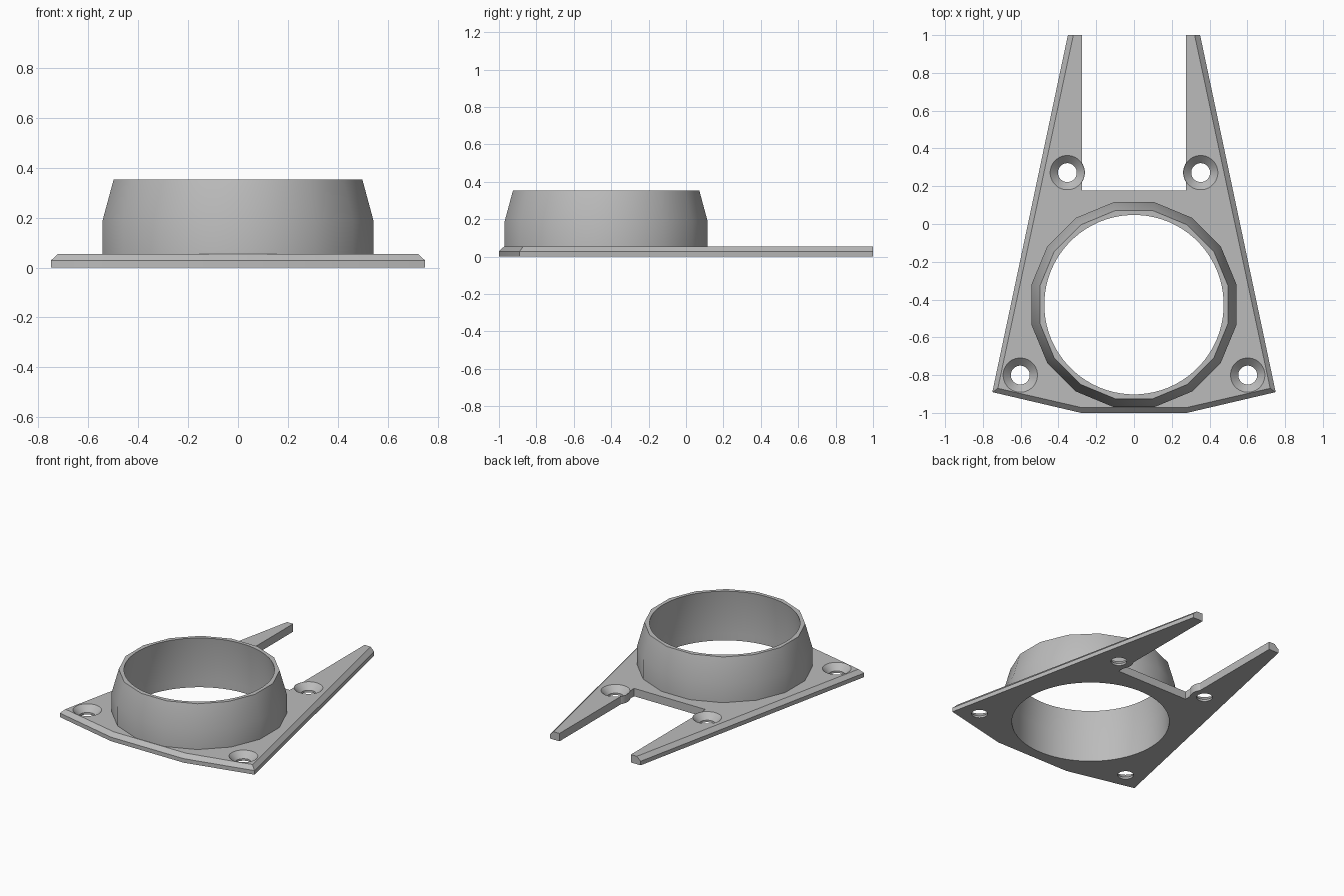
import bpy, bmesh
from math import pi, cos, sin, radians

if "Cube" in bpy.data.objects:
    bpy.data.objects.remove(bpy.data.objects["Cube"], do_unlink=True)

grey = bpy.data.materials.new("plain_grey")
grey.use_nodes = True
GREY = (0.5, 0.5, 0.5, 1)
grey.diffuse_color = GREY
grey.node_tree.nodes["Principled BSDF"].inputs["Base Color"].default_value = GREY


def loft(name, rings):
    """Closed solid through rings of equal point count, listed bottom to top."""
    bm = bmesh.new()
    loops = [[bm.verts.new(p) for p in ring] for ring in rings]
    n = len(loops[0])
    for low, high in zip(loops, loops[1:]):
        for i in range(n):
            j = (i + 1) % n
            bm.faces.new((low[i], low[j], high[j], high[i]))
    bm.faces.new(loops[0][::-1])
    bm.faces.new(loops[-1])
    bmesh.ops.recalc_face_normals(bm, faces=bm.faces)
    mesh = bpy.data.meshes.new(name)
    bm.to_mesh(mesh)
    bm.free()
    mesh.materials.append(grey)
    obj = bpy.data.objects.new(name, mesh)
    bpy.context.collection.objects.link(obj)
    return obj


def turned(name, x, y, profile, sides):
    """Solid of revolution from (radius, z) pairs, with flats facing the axes."""
    return loft(name, [[(x + r * cos(2 * pi * (i + 0.5) / sides),
                         y + r * sin(2 * pi * (i + 0.5) / sides), z)
                        for i in range(sides)] for r, z in profile])


def combine(target, tool, operation):
    """Apply a boolean and discard the tool object."""
    tool.hide_render = True
    mod = target.modifiers.new("cut", 'BOOLEAN')
    mod.operation, mod.object, mod.solver = operation, tool, 'EXACT'
    bpy.context.view_layer.objects.active = target
    bpy.ops.object.modifier_apply(modifier=mod.name)
    bpy.data.objects.remove(tool, do_unlink=True)


def outline(half, z):
    return [(x, y, z) for x, y in half] + [(-x, y, z) for x, y in reversed(half)]


# Forked base plate with chamfered outer edges
THICK = 0.055
fork = [(0.275, 1), (0.275, 0.178)]
outer = [(0.28, -1), (0.75, -0.89), (0.35, 1)] + fork
inset = [(0.277, -0.972), (0.721, -0.87), (0.321, 1)] + fork
plate = loft("base_plate", [outline(outer, 0), outline(outer, 0.028), outline(inset, THICK)])

# Screw bosses beside the fork, then countersunk screw holes
for side in (-1, 1):
    combine(plate, turned("boss", side * 0.353, 0.272, [(0.093, 0), (0.093, THICK)], 32), 'UNION')
for x, y in ((0.353, 0.272), (0.602, -0.8)):
    for side in (-1, 1):
        sink = [(0.05, -0.05), (0.05, 0.014), (0.091, THICK), (0.091, 0.1)]
        combine(plate, turned("screw_hole", side * x, y, sink, 32), 'DIFFERENCE')

# Sixteen-sided collar, straight then tapering
CY = -0.427
collar = turned("collar", 0, CY, [(0.553, 0.045), (0.553, 0.19), (0.508, 0.353)], 16)

# Round bore through collar and plate
bore = [(0.497, -0.1), (0.497, 0.19), (0.475, 0.353), (0.462, 0.45)]
for part in (plate, collar):
    combine(part, turned("bore", 0, CY, bore, 72), 'DIFFERENCE')

# Soft shading on round walls, crisp edges elsewhere
for part, angle in ((plate, 20), (collar, 30)):
    bpy.ops.object.select_all(action='DESELECT')
    part.select_set(True)
    bpy.context.view_layer.objects.active = part
    bpy.ops.object.shade_smooth_by_angle(angle=radians(angle))
